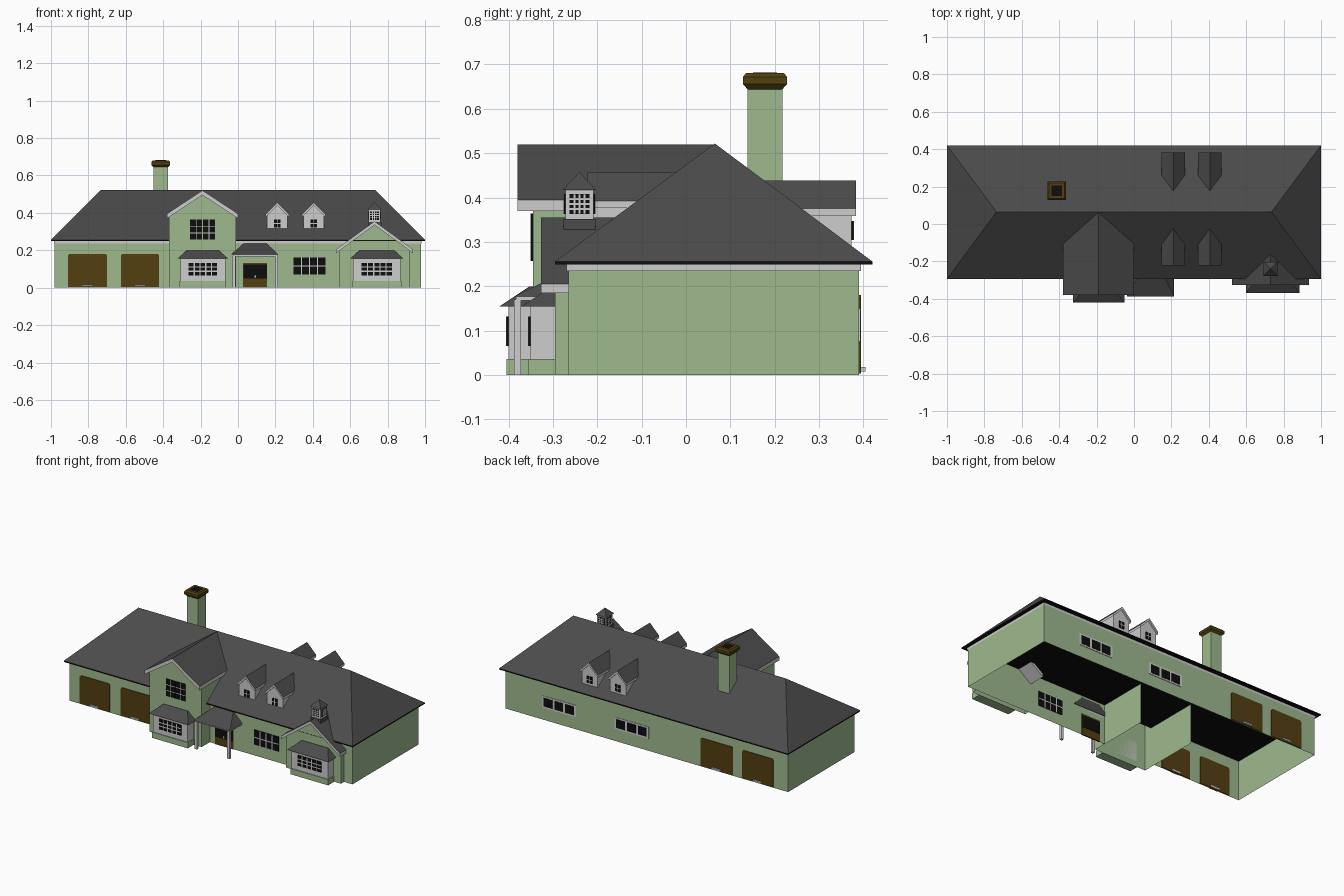
import bpy, bmesh, math
from mathutils import Matrix, Vector

if "Cube" in bpy.data.objects:
    bpy.data.objects.remove(bpy.data.objects["Cube"])


def material(name, r, g, b):
    m = bpy.data.materials.new(name)
    m.diffuse_color = (r, g, b, 1)
    m.use_nodes = True
    m.node_tree.nodes["Principled BSDF"].inputs["Base Color"].default_value = m.diffuse_color
    return m


GREEN = material("wall green", 0.345, 0.49, 0.275)
ROOF = material("roof grey", 0.07, 0.07, 0.07)
WHITE = material("trim white", 0.61, 0.61, 0.61)
BROWN = material("door brown", 0.088, 0.05, 0.005)
BLACK = material("glass black", 0.004, 0.004, 0.004)


def finish(name, bm, mats, rule=None, fix=True):
    if fix:
        bmesh.ops.recalc_face_normals(bm, faces=bm.faces)
    bm.normal_update()
    if rule:
        for f in bm.faces:
            f.material_index = rule(f)
    me = bpy.data.meshes.new(name)
    bm.to_mesh(me)
    bm.free()
    for m in mats:
        me.materials.append(m)
    ob = bpy.data.objects.new(name, me)
    bpy.context.collection.objects.link(ob)
    return ob


def add_solid(bm, r0, z0, r1, z1, mi=0):
    """Block between two rectangles (x0, x1, y0, y1) at two heights."""
    rings = []
    for (x0, x1, y0, y1), z in ((r0, z0), (r1, z1)):
        rings.append([bm.verts.new(p) for p in
                      ((x0, y0, z), (x1, y0, z), (x1, y1, z), (x0, y1, z))])
    a, b = rings
    faces = [bm.faces.new(a[::-1]), bm.faces.new(b)]
    for i in range(4):
        j = (i + 1) % 4
        faces.append(bm.faces.new((a[i], a[j], b[j], b[i])))
    for f in faces:
        f.material_index = mi


def solid(name, r0, z0, r1, z1, mats, rule=None):
    bm = bmesh.new()
    add_solid(bm, r0, z0, r1, z1)
    bmesh.ops.remove_doubles(bm, verts=bm.verts, dist=1e-5)
    bmesh.ops.dissolve_degenerate(bm, edges=bm.edges, dist=1e-5)
    return finish(name, bm, mats, rule)


def box(name, x0, x1, y0, y1, z0, z1, mat):
    return solid(name, (x0, x1, y0, y1), z0, (x0, x1, y0, y1), z1, [mat])


def prism(name, pts, y0, y1, mats, rule=None):
    """Outline in x and z, extruded along y."""
    bm = bmesh.new()
    a = [bm.verts.new((x, y0, z)) for x, z in pts]
    b = [bm.verts.new((x, y1, z)) for x, z in pts]
    bm.faces.new(a)
    bm.faces.new(b[::-1])
    for i in range(len(pts)):
        j = (i + 1) % len(pts)
        bm.faces.new((a[i], b[i], b[j], a[j]))
    return finish(name, bm, mats, rule)


def window(name, x, y, z0, z1, w, cols, rows, rot=0.0, frame=0.0, bar=0.006):
    """Black pane with white bars, optional white surround; faces -y at rot 0."""
    bm = bmesh.new()
    h = w / 2

    def part(x0, x1, za, zb, t, mi):
        add_solid(bm, (x0, x1, -t, t), za, (x0, x1, -t, t), zb, mi)

    if frame:
        part(-h - frame, h + frame, z0 - frame, z1 + frame, 0.0025, 1)
    part(-h, h, z0, z1, 0.0035, 0)
    for i in range(1, cols):
        c = -h + w * i / cols
        part(c - bar / 2, c + bar / 2, z0, z1, 0.0045, 1)
    for i in range(1, rows):
        c = z0 + (z1 - z0) * i / rows
        part(-h, h, c - bar / 2, c + bar / 2, 0.0042, 1)
    bm.transform(Matrix.Translation((x, y, 0)) @ Matrix.Rotation(rot, 4, 'Z'))
    return finish(name, bm, [BLACK, WHITE])


def gable_roof(name, xc, h, y0, y1, ze, zr, t):
    """Folded roof sheet, grey on top and white on edges and underside."""
    pts = [(xc - h, ze), (xc, zr), (xc + h, ze),
           (xc + h, ze - t), (xc, zr - t), (xc - h, ze - t)]
    return prism(name, pts, y0, y1, [ROOF, WHITE],
                 lambda f: 0 if f.normal.z > 0.1 else 1)


def gable_wall(name, xc, h, y0, y1, zb, ze, zr, mat):
    """Gabled front with two side walls, open below and behind."""
    bm = bmesh.new()
    f = [bm.verts.new((xc + x, y0, z)) for x, z in
         ((-h, zb), (h, zb), (h, ze), (0, zr), (-h, ze))]
    b = [bm.verts.new((xc + x, y1, z)) for x, z in
         ((-h, zb), (h, zb), (h, ze), (-h, ze))]
    bm.faces.new(f)
    bm.faces.new((f[1], b[1], b[2], f[2]))
    bm.faces.new((f[0], f[4], b[3], b[0]))
    if y1 < y0:
        bmesh.ops.reverse_faces(bm, faces=bm.faces)
    return finish(name, bm, [mat], fix=False)


def wall_strip(name, path, z0, z1, mat):
    bm = bmesh.new()
    cols = [[bm.verts.new((x, y, z)) for z in (z0, z1)] for x, y in path]
    for p, q in zip(cols, cols[1:]):
        bm.faces.new((p[0], q[0], q[1], p[1])).normal_flip()
    return finish(name, bm, [mat], fix=False)


# Main walls and trim band
e = 0.004
wall_strip("main_walls", [(-0.37, -0.265), (-0.98, -0.265), (-0.98, 0.39),
                          (0.978, 0.39), (0.978, -0.265), (-0.01, -0.265)], 0, 0.25, GREEN)
wall_strip("eave_band", [(-0.37, -0.265 - e), (-0.98 - e, -0.265 - e), (-0.98 - e, 0.39 + e),
                         (0.978 + e, 0.39 + e), (0.978 + e, -0.265 - e),
                         (-0.01, -0.265 - e)], 0.235, 0.251, WHITE)

# Main hip roof on a dark eave slab
outer = (-1, 1, -0.295, 0.42)
box("eave_slab", *outer, 0.249, 0.256, BLACK)
solid("main_roof", outer, 0.256, (-0.735, 0.735, 0.065, 0.065), 0.522, [ROOF, BLACK],
      lambda f: 1 if f.normal.z < -0.5 else 0)

# Tall front gable block
gable_wall("tall_gable_wall", -0.19, 0.18, -0.345, 0.05, 0, 0.38, 0.505, GREEN)
gable_roof("tall_gable_roof", -0.19, 0.19, -0.38, 0.065, 0.395, 0.52, 0.025)
for i, x in enumerate((-0.2235, -0.1545)):
    window(f"upper_window_{i}", x, -0.346, 0.257, 0.364, 0.064, 2, 3, bar=0.004)

# Small right gable
gable_wall("right_gable_wall", 0.73, 0.19, -0.295, -0.265, 0, 0.2, 0.337, GREEN)
gable_roof("right_gable_roof", 0.73, 0.205, -0.327, -0.16, 0.205, 0.355, 0.02)

# Bay windows
for n, x, y, h in (("left", -0.188, -0.345, 0.12), ("right", 0.742, -0.295, 0.127)):
    box(f"{n}_bay_base", x - h - .004, x + h + .004, y - 0.06, y, 0, 0.036, GREEN)
    box(f"{n}_bay", x - h, x + h, y - 0.055, y, 0.036, 0.155, WHITE)
    solid(f"{n}_bay_roof", (x - h - .017, x + h + .017, y - 0.075, y), 0.155,
          (x - h + .035, x + h - .035, y - 0.008, y), 0.2, [ROOF])
    window(f"{n}_bay_window", x, y - 0.056, 0.066, 0.132, h * 1.28, 5, 3)

# Dormers, front pair and back pair
for i, x in enumerate((0.21, 0.405)):
    gable_wall(f"front_dormer_{i}", x, 0.055, -0.212, -0.08, 0.305, 0.383, 0.445, WHITE)
    gable_roof(f"front_dormer_roof_{i}", x, 0.063, -0.222, -0.025, 0.392, 0.456, 0.016)
    window(f"front_dormer_window_{i}", x, -0.213, 0.322, 0.364, 0.036, 2, 2, bar=0.004)
    gable_wall(f"back_dormer_{i}", x, 0.055, 0.373, 0.24, 0.285, 0.367, 0.428, WHITE)
    gable_roof(f"back_dormer_roof_{i}", x, 0.063, 0.177, 0.383, 0.375, 0.438, 0.016)
    window(f"back_dormer_window_{i}", x, 0.374, 0.305, 0.347, 0.036, 2, 2, bar=0.004)

# Cupola on the right gable
cx, cy = 0.73, -0.24
box("cupola_base", cx - .036, cx + .036, cy - .036, cy + .036, 0.29, 0.352, ROOF)
box("cupola", cx - .032, cx + .032, cy - .032, cy + .032, 0.35, 0.418, WHITE)
solid("cupola_roof", (cx - .038, cx + .038, cy - .038, cy + .038), 0.417,
      (cx, cx, cy, cy), 0.457, [ROOF])
for k in range(4):
    d = Matrix.Rotation(k * math.pi / 2, 3, 'Z') @ Vector((0, -0.031, 0))
    window(f"cupola_window_{k}", cx + d.x, cy + d.y, 0.363, 0.408, 0.046, 4, 4,
           rot=k * math.pi / 2, bar=0.004)

# Chimney with bevelled cap
hx, hy = -0.413, 0.178


def square(r):
    return (hx - r, hx + r, hy - r, hy + r)


solid("chimney", square(0.039), 0.3, square(0.039), 0.65, [GREEN])
solid("chimney_cap_lower", square(0.039), 0.644, square(0.05), 0.656, [BROWN])
solid("chimney_cap_middle", square(0.05), 0.656, square(0.05), 0.672, [BROWN])
solid("chimney_cap_upper", square(0.05), 0.672, square(0.042), 0.681, [BROWN])
solid("chimney_flue", square(0.027), 0.675, square(0.027), 0.682, [BLACK])

# Porch roof and posts
solid("porch_roof", (-0.037, 0.215, -0.388, -0.262), 0.177,
      (0.03, 0.155, -0.268, -0.262), 0.236, [ROOF])
box("porch_beam", -0.028, 0.213, -0.383, -0.265, 0.168, 0.178, WHITE)
for i, x in enumerate((-0.021, 0.205)):
    box(f"porch_post_{i}", x - .008, x + .008, -0.388, -0.372, 0, 0.17, WHITE)

# Front door with dark glass
box("front_door", 0.028, 0.156, -0.269, -0.261, 0, 0.133, BROWN)
box("front_door_glass", 0.03, 0.154, -0.2705, -0.2595, 0.048, 0.124, BLACK)
box("front_door_handle", 0.088, 0.096, -0.276, -0.268, 0.055, 0.066, WHITE)

# Front window and the back window rows
window("front_window", 0.383, -0.266, 0.07, 0.162, 0.17, 4, 2)
for i, x in enumerate((0.102, 0.605)):
    box(f"back_window_frame_{i}", x - .118, x + .118, 0.387, 0.393, 0.076, 0.15, WHITE)
    for k in (-1, 0, 1):
        window(f"back_window_{i}_{k + 1}", x + k * 0.075, 0.391, 0.086, 0.14, 0.06, 1, 1)

# Garage doors with clipped top corners and handles, front and back
for n, y, s, spans in (("front", -0.265, -1, ((-0.909, -0.70), (-0.626, -0.422))),
                       ("back", 0.39, 1, ((-0.88, -0.665), (-0.60, -0.375)))):
    for i, (a, b) in enumerate(spans):
        prism(f"{n}_garage_door_{i}", [(a, 0.004), (b, 0.004), (b, 0.172), (b - .008, 0.18),
                                       (a + .008, 0.18), (a, 0.172)], y - .004, y + .004, [BROWN])
        c = (a + b) / 2
        ya, yb = sorted((y - s * 0.008, y + s * 0.014))
        box(f"{n}_garage_handle_{i}", c - .03, c + .03, ya, yb, 0.008, 0.018, WHITE)
